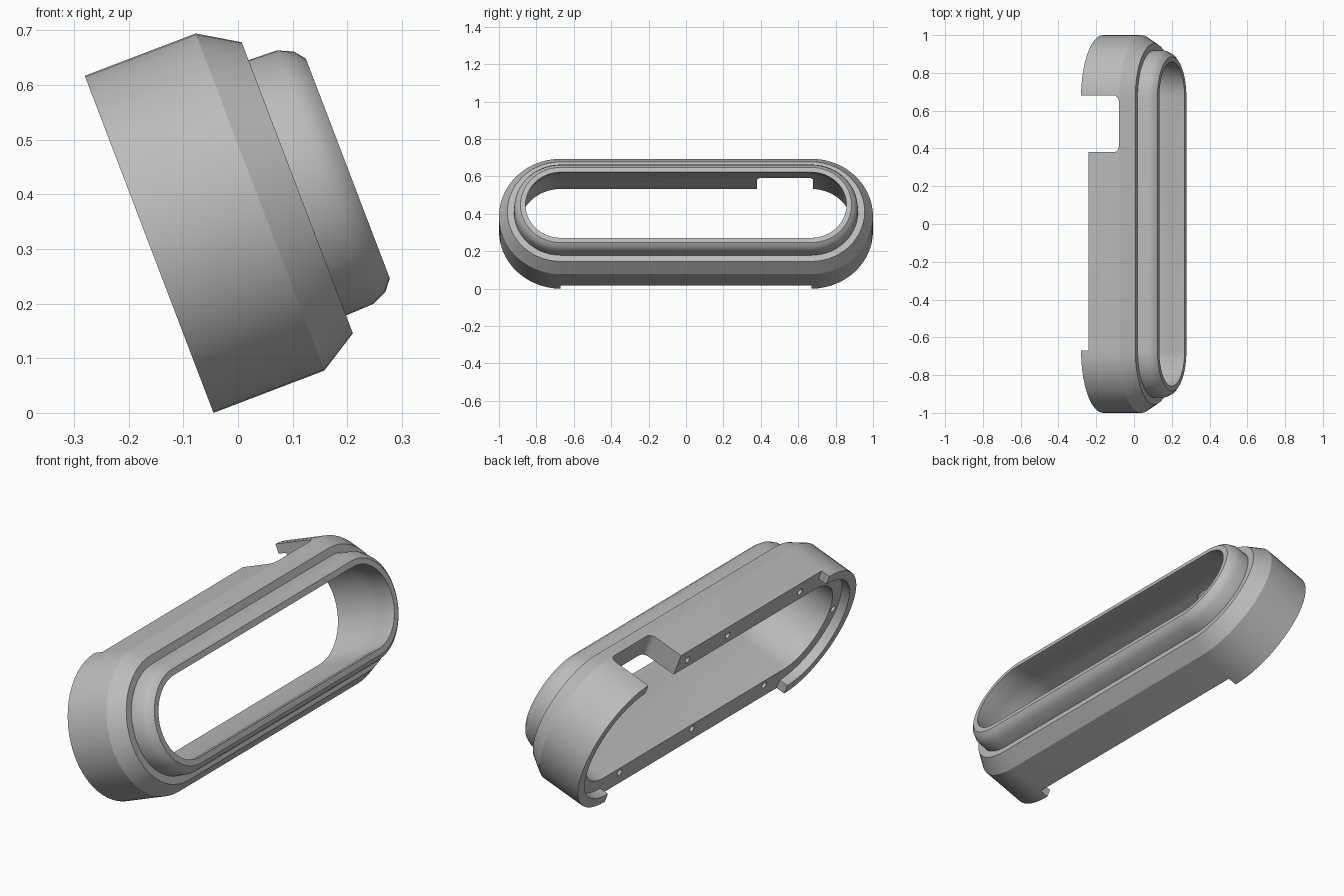
import bpy, bmesh, math
from mathutils import Matrix, Vector

default = bpy.data.objects.get("Cube")
if default:
    bpy.data.objects.remove(default)

TILT = math.radians(20.9)
STRAIGHT = 0.67      # half length of the straight sides
LEDGE = 0.043        # depth of the screw ledge behind the rim
ARC = 28             # segments in each rounded end

grey = bpy.data.materials.new("plain_grey")
grey.use_nodes = True
grey.diffuse_color = (0.5, 0.5, 0.5, 1)
grey.node_tree.nodes["Principled BSDF"].inputs["Base Color"].default_value = (0.5, 0.5, 0.5, 1)


def make_object(name, bm):
    bmesh.ops.recalc_face_normals(bm, faces=bm.faces)
    mesh = bpy.data.meshes.new(name)
    bm.to_mesh(mesh)
    bm.free()
    mesh.materials.append(grey)
    obj = bpy.data.objects.new(name, mesh)
    bpy.context.collection.objects.link(obj)
    return obj


def stadium(bm, u, r):
    """Ring of vertices around a long rounded outline at depth u."""
    ring = []
    for side in (1, -1):
        for i in range(ARC + 1):
            a = math.pi * i / ARC
            ring.append(bm.verts.new((u, side * (STRAIGHT + r * math.sin(a)), side * r * math.cos(a))))
    return ring


def box(bm, low, high):
    low, high = Vector(low), Vector(high)
    m = Matrix.Translation((low + high) / 2) @ Matrix.Diagonal((*(high - low), 1))
    return bmesh.ops.create_cube(bm, size=1, matrix=m)["verts"]


def cut(target, bm):
    """Subtract the given shape and discard the cutter."""
    cutter = make_object("cutter", bm)
    cutter.hide_render = True
    mod = target.modifiers.new("cut", "BOOLEAN")
    mod.operation, mod.solver, mod.object = "DIFFERENCE", "EXACT", cutter
    bpy.ops.object.modifier_apply(modifier=mod.name)
    bpy.data.objects.remove(cutter)


# Housing: cross-section (depth, radius) swept around the rounded outline
profile = [(0, 0.33), (0.217, 0.33), (0.29, 0.285), (0.29, 0.25), (0.345, 0.248),
           (0.373, 0.235), (0.389, 0.215), (0.389, 0.188), (0.35, 0.194),
           (0.29, 0.21), (0.23, 0.222), (LEDGE, 0.224), (LEDGE, 0.285), (0, 0.285)]
bm = bmesh.new()
rings = [stadium(bm, u, r) for u, r in profile]
for k, ring in enumerate(rings):
    other = rings[(k + 1) % len(rings)]
    for i in range(len(ring)):
        j = (i + 1) % len(ring)
        bm.faces.new((ring[i], ring[j], other[j], other[i]))
housing = make_object("housing", bm)
bpy.context.view_layer.objects.active = housing
housing.select_set(True)

# Rim is open along the straight sides
bm = bmesh.new()
box(bm, (-0.1, -STRAIGHT, -0.5), (LEDGE, STRAIGHT, 0.5))
cut(housing, bm)

# Rounded notch through the top wall
bm = bmesh.new()
box(bm, (-0.1, 0.38, 0.1), (0.214, 0.68, 0.5))
corners = [e for e in bm.edges if all(v.co.x > 0.2 for v in e.verts)
           and abs(e.verts[0].co.z - e.verts[1].co.z) > 0.1]
bmesh.ops.bevel(bm, geom=corners, offset=0.03, segments=6, profile=0.5, affect="EDGES")
cut(housing, bm)

# Screw holes in the ledge
holes = [(y, -0.255) for y in (-0.54, 0, 0.54)] + [(y, 0.27) for y in (-0.54, 0, 0.3)]
holes += [(-0.925, 0), (0.925, 0)]
bm = bmesh.new()
for y, v in holes:
    m = Matrix.Translation((LEDGE, y, v)) @ Matrix.Rotation(math.pi / 2, 4, "Y")
    bmesh.ops.create_cone(bm, cap_ends=True, segments=16, radius1=0.016, radius2=0.016,
                          depth=0.12, matrix=m)
cut(housing, bm)

# Lean the housing back and rest it on the ground
housing.rotation_euler = (0, -TILT, 0)
housing.location = (-0.1625, 0, 0.3083)
bpy.ops.object.shade_smooth_by_angle(angle=math.radians(30))
